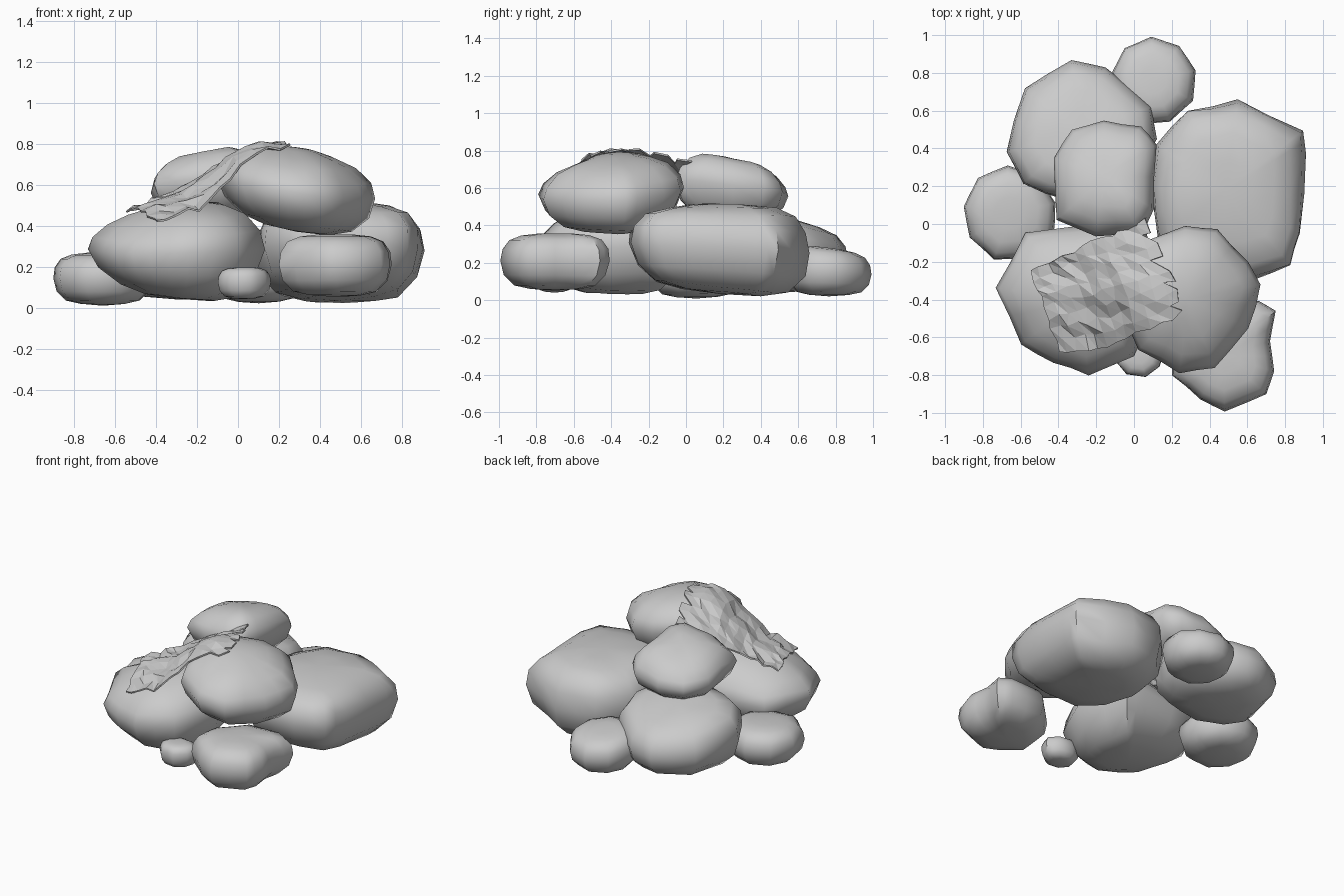
import bpy, bmesh, math, random
from mathutils import Vector, noise
from mathutils.bvhtree import BVHTree

if "Cube" in bpy.data.objects:
    bpy.data.objects.remove(bpy.data.objects["Cube"])

random.seed(4)
# (outline scale, height fraction) from underside to crown
BOXY = [(0.45, 0.03), (0.74, 0.09), (0.93, 0.27), (1.0, 0.52),
        (0.97, 0.73), (0.85, 0.89), (0.62, 0.97), (0.32, 1.0)]
ROUND = [(0.4, 0.02), (0.68, 0.1), (0.9, 0.28), (1.0, 0.52),
         (0.94, 0.68), (0.77, 0.84), (0.54, 0.94), (0.28, 0.99)]


def finish(name, bm, smooth=True):
    bmesh.ops.recalc_face_normals(bm, faces=bm.faces)
    me = bpy.data.meshes.new(name)
    bm.to_mesh(me)
    bm.free()
    for p in me.polygons:
        p.use_smooth = smooth
    ob = bpy.data.objects.new(name, me)
    bpy.context.collection.objects.link(ob)
    if smooth:
        bpy.ops.object.select_all(action='DESELECT')
        ob.select_set(True)
        bpy.context.view_layer.objects.active = ob
        bpy.ops.object.shade_smooth_by_angle(angle=math.radians(50))
    return ob


def boulder(name, outline, z0, z1, tilt=0.0, base_tilt=0.0, rough=0.025, tilt_y=0.0,
            profile=BOXY, base_tilt_y=0.0):
    """Loft a plan outline through a rounded profile, then tilt and roughen."""
    n = len(outline)
    pts = []
    for i in range(n):                      # add a midpoint to each edge
        a, b = Vector(outline[i]), Vector(outline[(i + 1) % n])
        pts += [a, (a + b) / 2]
    xs, ys = [p.x for p in pts], [p.y for p in pts]
    c = Vector(((min(xs) + max(xs)) / 2, (min(ys) + max(ys)) / 2))
    bm = bmesh.new()

    def vert(p, t):
        d = p - c
        z = z0 + (z1 - z0) * t
        z += (base_tilt + (tilt - base_tilt) * t) * d.x
        z += (base_tilt_y + (tilt_y - base_tilt_y) * t) * d.y
        co = Vector((p.x, p.y, z))
        k = noise.noise(co * 4.0) * rough
        side = d.normalized() if d.length > 1e-4 else d
        return bm.verts.new(co + Vector((side.x * k, side.y * k, k * 0.5)))

    rings = [[vert(c + (p - c) * s, t) for p in pts] for s, t in profile]
    m = len(pts)
    for lo, hi in zip(rings, rings[1:]):
        for i in range(m):
            j = (i + 1) % m
            bm.faces.new((lo[i], lo[j], hi[j], hi[i]))
    for ring, t in ((rings[0], 0.0), (rings[-1], 1.0)):
        v = vert(c, t)
        for i in range(m):
            bm.faces.new((ring[i], ring[(i + 1) % m], v))
    return finish(name, bm)


def pebble_outline(cx, cy, rx, ry, n=9):
    out = []
    for i in range(n):
        a = 2 * math.pi * (i + 0.3) / n
        r = random.uniform(0.96, 1.08)
        out.append((cx + rx * r * math.cos(a), cy + ry * r * math.sin(a)))
    return out


# Large lower boulders
boulder("right_boulder", [(0.08, 0.2), (0.12, 0.42), (0.28, 0.61), (0.55, 0.67), (0.89, 0.49),
        (0.90, 0.37), (0.88, -0.05), (0.83, -0.22), (0.63, -0.28), (0.3, -0.3), (0.13, -0.1)],
        0.03, 0.51, base_tilt_y=-0.1)
front_left = boulder("front_left_boulder", [(-0.72, -0.34), (-0.6, -0.64), (-0.43, -0.74),
        (-0.24, -0.8), (0.0, -0.7), (0.13, -0.4), (0.06, 0.0), (-0.1, 0.0), (-0.58, -0.04)],
        0.04, 0.5, tilt=0.14, base_tilt=-0.14, tilt_y=0.06, profile=ROUND)
boulder("back_left_boulder", [(-0.68, 0.38), (-0.58, 0.72), (-0.33, 0.86), (-0.15, 0.83),
        (0.09, 0.62), (0.12, 0.45), (0.0, 0.2), (-0.35, 0.12), (-0.58, 0.22)],
        0.04, 0.45, tilt=0.05, tilt_y=-0.2)

# Upper boulders
top_front = boulder("top_front_boulder", [(-0.1, -0.35), (0.05, -0.1), (0.27, -0.01),
        (0.44, -0.03), (0.6, -0.2), (0.67, -0.32), (0.6, -0.55), (0.43, -0.77), (0.24, -0.79),
        (0.02, -0.67)], 0.37, 0.775, tilt=-0.1, base_tilt=-0.18, tilt_y=0.1, profile=ROUND)
boulder("top_back_boulder", [(-0.43, 0.35), (-0.33, 0.5), (-0.16, 0.56), (0.04, 0.52),
        (0.12, 0.42), (0.1, 0.08), (0.04, -0.05), (-0.2, -0.05), (-0.4, 0.03)],
        0.42, 0.755, tilt=0.16, tilt_y=-0.2, profile=ROUND)

# Small stones around the foot
boulder("front_right_stone", [(0.2, -0.8), (0.35, -0.93), (0.48, -0.99), (0.7, -0.9),
        (0.74, -0.78), (0.72, -0.62), (0.75, -0.46), (0.66, -0.41), (0.4, -0.42), (0.22, -0.6)],
        0.05, 0.355, rough=0.012)
boulder("back_stone", pebble_outline(0.1, 0.765, 0.23, 0.23), 0.02, 0.28, tilt_y=-0.12, rough=0.01)
boulder("left_stone", pebble_outline(-0.66, 0.06, 0.25, 0.25), 0.01, 0.265, rough=0.01)
boulder("tiny_stone", pebble_outline(0.03, -0.7, 0.125, 0.105, 8), 0.04, 0.195, rough=0.004)


# Jagged moss sheet draped across the two front boulders
def along(path, t):
    f = t * (len(path) - 1)
    i = min(int(f), len(path) - 2)
    return Vector(path[i]).lerp(Vector(path[i + 1]), f - i)


surfaces = []
for ob in (front_left, top_front):
    tmp = bmesh.new()
    tmp.from_mesh(ob.data)
    surfaces.append(BVHTree.FromBMesh(tmp))
    tmp.free()


def drape(p, gap):
    """Lift a point so it clears the boulders below it."""
    for tree in surfaces:
        hit = tree.ray_cast(Vector((p.x, p.y, 2)), Vector((0, 0, -1)))[0]
        if hit:
            p.z = max(p.z, hit.z + gap)
    return p


back_edge = [(-0.55, -0.25, 0.47), (-0.37, -0.16, 0.54), (-0.18, -0.08, 0.65), (0.06, 0.02, 0.74)]
mid_edge = [(-0.48, -0.44, 0.46), (-0.28, -0.38, 0.55), (-0.05, -0.33, 0.72), (0.19, -0.24, 0.80)]
front_edge = [(-0.40, -0.67, 0.43), (-0.2, -0.66, 0.49), (0.02, -0.58, 0.68), (0.26, -0.47, 0.78)]
NU, NV = 12, 8
bm = bmesh.new()
grid = []
for i in range(NU + 1):
    rib = [along(e, i / NU) for e in (back_edge, mid_edge, front_edge)]
    row = []
    for j in range(NV + 1):
        p = along(rib, j / NV)
        p += Vector((random.uniform(-0.014, 0.014), random.uniform(-0.014, 0.014),
                     random.uniform(-0.015, 0.015)))
        row.append(bm.verts.new(drape(p, random.uniform(0.012, 0.032))))
    grid.append(row)
for i in range(NU):
    for j in range(NV):
        a, b, c, d = grid[i][j], grid[i + 1][j], grid[i + 1][j + 1], grid[i][j + 1]
        bm.faces.new((a, c, d))
        if i < NU - 1 or j % 2 == 0:        # sawtooth right-hand edge
            bm.faces.new((a, b, c))
moss = finish("moss_sheet", bm, smooth=False)
thick = moss.modifiers.new("thickness", 'SOLIDIFY')
thick.thickness = 0.01
